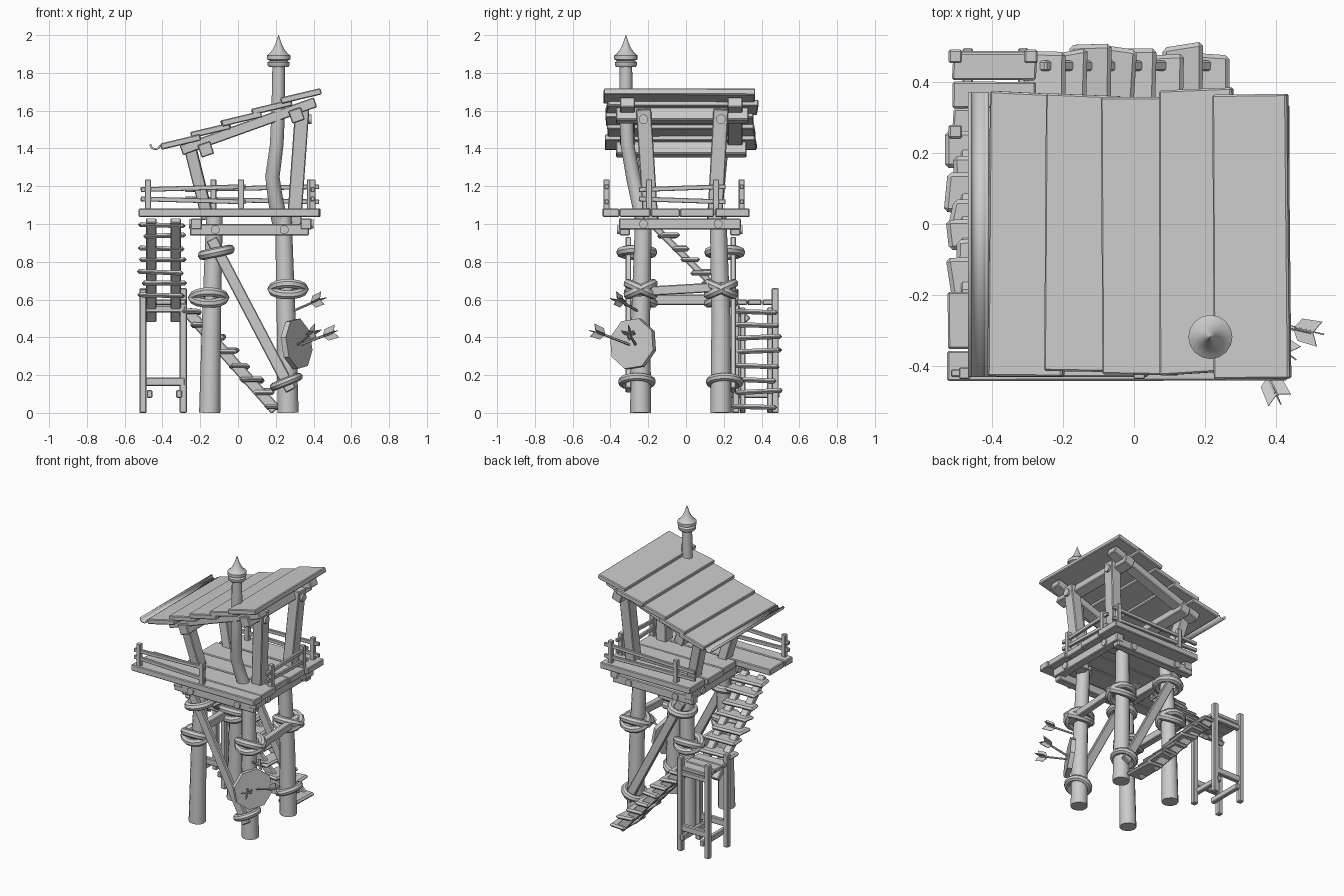
import bpy, bmesh, math, random
from mathutils import Vector, Matrix, Euler

if "Cube" in bpy.data.objects:
    bpy.data.objects.remove(bpy.data.objects["Cube"])
random.seed(4)


def finish(name, bm, bevel=0.0, smooth=False):
    bmesh.ops.recalc_face_normals(bm, faces=bm.faces)
    me = bpy.data.meshes.new(name)
    bm.to_mesh(me)
    bm.free()
    ob = bpy.data.objects.new(name, me)
    bpy.context.collection.objects.link(ob)
    if smooth:
        me.shade_smooth()
        me.set_sharp_from_angle(angle=math.radians(40))
    if bevel:
        m = ob.modifiers.new("bevel", 'BEVEL')
        m.width, m.segments = bevel, 1
    return ob


def frame(a, b, up):
    """Matrix with local x along a->b and local z close to up."""
    d = (b - a).normalized()
    side = Vector(up).cross(d).normalized()
    m = Matrix((d, side, d.cross(side))).transposed().to_4x4()
    m.translation = (a + b) / 2
    return m


def beam(name, a, b, w, h, up=(0, 0, 1), bevel=0.005, skew=0.0):
    """Box from a to b; w across, h along up; skew shifts ends irregularly."""
    a, b = Vector(a), Vector(b)
    bm = bmesh.new()
    bmesh.ops.create_cube(bm, size=1)
    for v in bm.verts:
        v.co = Vector((v.co.x * (b - a).length, v.co.y * w, v.co.z * h))
    if skew:
        for sx in (-1, 1):
            for sy in (-1, 1):
                o = Vector((random.uniform(-skew, skew), random.uniform(-skew, skew), 0))
                for v in bm.verts:
                    if v.co.x * sx > 0 and v.co.y * sy > 0 and not v.tag:
                        v.co += o
                        v.tag = True
    bm.transform(frame(a, b, up))
    return finish(name, bm, bevel)


def tube(name, pts, radii, n=12):
    """Round post through pts with a radius at each point."""
    bm = bmesh.new()
    rings = []
    pts = [Vector(p) for p in pts]
    for i, (p, r) in enumerate(zip(pts, radii)):
        d = pts[min(i + 1, len(pts) - 1)] - pts[max(i - 1, 0)]
        q = Vector((0, 0, 1)).rotation_difference(d)
        rings.append([bm.verts.new(p + q @ Vector((r * math.cos(t * math.tau / n),
                      r * math.sin(t * math.tau / n), 0))) for t in range(n)])
    for r0, r1 in zip(rings, rings[1:]):
        for k in range(n):
            bm.faces.new((r0[k], r0[(k + 1) % n], r1[(k + 1) % n], r1[k]))
    bm.faces.new(rings[0])
    bm.faces.new(rings[-1])
    return finish(name, bm, smooth=True)


def rope(name, c, rot, R=0.075, r=0.025, stretch=(1, 1)):
    bm = bmesh.new()
    N, M = 14, 8
    g = []
    for i in range(N):
        t = i * math.tau / N
        g.append([bm.verts.new(((R + r * math.cos(s * math.tau / M)) * math.cos(t) * stretch[0],
                                (R + r * math.cos(s * math.tau / M)) * math.sin(t) * stretch[1],
                                r * math.sin(s * math.tau / M))) for s in range(M)])
    for i in range(N):
        for s in range(M):
            bm.faces.new((g[i][s], g[(i + 1) % N][s], g[(i + 1) % N][(s + 1) % M], g[i][(s + 1) % M]))
    bm.transform(Matrix.Translation(c) @ Euler([math.radians(k) for k in rot]).to_matrix().to_4x4())
    return finish(name, bm, smooth=True)


# legs, diagonal braces, side bars and rope lashings
for y0, y1, s in ((-.24, -.225, -1), (.185, .17, 1)):
    tube("left_leg", [(-.15, y0, 0), (-.14, y0, .5), (-.125, y1, 1.04)], [.056, .05, .044])
    tube("right_leg", [(.265, y0, 0), (.255, y0, .5), (.24, y1, 1.04)], [.056, .05, .044])
    yb = y0 + s * .065
    beam("diagonal_brace", (-.14, yb, .92), (.28, yb, .12), .03, .06)
    rope("upper_lashing", (-.115, y0 + s * .02, .85), (0, -12, 0), .074, .026, (1, 1.1))
    rope("lower_lashing", (.255, y0 + s * .02, .165), (0, -22, 0), .07, .022, (1, 1.1))
    for a in (24, -24):
        rope("left_lashing", (-.155, y0, .61), (a, 0, 0), .075, .025, (1.1, 1))
        rope("right_lashing", (.265, y0, .655), (a, 0, 0), .075, .025, (1.1, 1))
beam("left_side_bar", (-.2, -.3, .6), (-.2, .25, .6), .05, .055)
beam("right_side_bar", (.315, -.28, .64), (.315, .24, .67), .045, .05)

# floor beams with bolts
for y in (-.325, .26):
    beam("floor_cross_beam", (-.255, y, .97), (.375, y, .97), .055, .06)
for x in (-.22, .36):
    beam("floor_joist", (x, -.355, 1.0), (x, .29, 1.0), .06, .06)
for x in (-.12, .245):
    tube("floor_bolt", [(x, -.365, .97), (x, -.33, .97)], [.024, .024], 10)
    tube("floor_bolt", [(x, .26, .97), (x, .298, .97)], [.024, .024], 10)
for y in (-.225, .17):
    tube("floor_bolt", [(.36, y, 1.0), (.4, y, 1.0)], [.024, .024], 10)
    tube("floor_bolt", [(-.26, y, 1.0), (-.22, y, 1.0)], [.024, .024], 10)

# floor planks, the front ones reaching out over the stairs
for y0, y1, xa, xb in ((-.44, -.355, -.525, .435), (-.35, -.19, -.525, .43), (-.185, -.035, -.27, .415),
                       (-.03, .15, -.28, .425), (.155, .335, -.265, .435)):
    y = (y0 + y1) / 2
    beam("floor_plank", (xa, y, 1.06), (xb, y, 1.06), y1 - y0, .044, skew=.003)

# railings
def railing(a, b, p, q):
    a, b = Vector(a), Vector(b)
    for t in (p, q):
        c = a.lerp(b, t)
        beam("rail_post", c + Vector((0, 0, 1.05)), c + Vector((0, 0, 1.235)), .032, .032, (0, 1, 0), .003)
    for z, k in ((1.125, .008), (1.19, -.008)):
        beam("rail", a + Vector((0, 0, z + k)), b + Vector((0, 0, z - k)), .02, .025, bevel=.003)

railing((-.515, -.42, 0), (.04, -.42, 0), .07, .955)
railing((-.28, .295, 0), (.43, .295, 0), .21, .93)
railing((.395, -.25, 0), (.395, .21, 0), .12, .89)

# cabin posts, roof beams and rafters
for yb, yt in ((-.185, -.225), (.15, .185)):
    beam("cabin_left_post", (-.16, yb, 1.03), (-.255, yt, 1.41), .08, .065, (1, 0, 0))
    beam("cabin_right_post", (.295, yb, .98), (.34, yt, 1.61), .08, .075, (1, 0, 0))
    tube("roof_bolt", [(.33, yt, 1.555), (.388, yt, 1.555)], [.026, .026], 10)
slope = Vector((.72, 0, .245)).normalized()
up = slope.cross(Vector((0, 1, 0))) * -1
for y in (-.31, .26):
    beam("rafter", (-.3, y, 1.39), (.41, y, 1.645), .08, .055, up)
beam("roof_low_beam", (-.17, -.37, 1.395), (-.17, .32, 1.395), .07, .07, up)
beam("roof_high_beam", (.31, -.37, 1.575), (.31, .33, 1.575), .07, .07, up)

# overlapping roof planks
for i, (ya, yb) in enumerate(((-.43, .37), (-.41, .36), (-.425, .36), (-.42, .38), (-.43, .36))):
    x, z = -.305 + .16 * i, 1.434 + .061 * i
    beam("roof_plank", (x, ya, z), (x, yb, z), .215, .034, (-.23, 0, .97), skew=.008)

# gutter along the low eave
bm = bmesh.new()
rows = []
for k in range(9):
    t = math.radians(165 + k * 24)
    rows.append([bm.verts.new((-.438 + .03 * math.cos(t), y, 1.418 + .026 * math.sin(t))) for y in (-.43, .37)])
for r0, r1 in zip(rows, rows[1:]):
    bm.faces.new((r0[0], r0[1], r1[1], r1[0]))
g = finish("gutter", bm, smooth=True)
g.modifiers.new("thickness", 'SOLIDIFY').thickness = .01

# crooked corner mast with finial
tube("mast", [(.225, -.22, 1.0), (.2, -.25, 1.12), (.182, -.28, 1.25), (.205, -.31, 1.42), (.213, -.318, 1.6),
              (.215, -.318, 1.84)], [.044, .04, .038, .036, .036, .033])
prof = [(.05, 1.83), (.058, 1.84), (.058, 1.856), (.046, 1.864), (.062, 1.872), (.062, 1.892), (.048, 1.903),
        (.03, 1.925), (.016, 1.955), (.001, 2.0)]
tube("finial", [(.215, -.318, z) for r, z in prof], [r for r, z in prof], 16)

# landing
for x, y, h in ((-.503, .472, .66), (-.29, .472, .66), (-.503, .26, .655), (-.29, .265, .58)):
    beam("landing_post", (x, y, 0), (x, y, h), .038, .038, (0, 1, 0))
for y in (.285, .365, .445):
    beam("landing_plank", (-.51, y, .585), (-.275, y, .585), .076, .028, skew=.003)
for y in (.26, .472):
    beam("landing_brace", (-.51, y, .165), (-.28, y, .165), .03, .045)
    beam("landing_top_bar", (-.51, y, .55), (-.28, y, .55), .03, .035)
for x in (-.468, -.312):
    beam("landing_side_brace", (x, .235, .1), (x, .495, .1), .03, .04)

# lower stairs along x, upper stairs along y
for y in (.3, .445):
    beam("lower_stringer", (-.27, y, .54), (.2, y, .015), .03, .06)
for i in range(8):
    x, z, j = .2 - .064 * i, .035 + .072 * i, random.uniform(-.012, .012)
    beam("lower_step", (x, .255 + j, z), (x, .49 + j, z + j), .115, .026, bevel=.011, skew=.012)
for x in (-.46, -.33):
    beam("upper_stringer", (x, .33, .49), (x, -.2, 1.02), .055, .035)
for i in range(7):
    y, z, j = .2 - .058 * i, .625 + .062 * i, random.uniform(-.01, .01)
    beam("upper_step", (-.515 + j, y, z), (-.28 + j, y, z + j), .105, .025, bevel=.011, skew=.012)

# octagonal target and arrows
n = Vector((.85, -.5, .1)).normalized()
c = Vector((.31, -.28, .365))
tube("target", [c - n * .016, c + n * .016], [.138, .138], 8).data.shade_flat()
for tip, tail in (((.3, -.27, .35), (.4, -.475, .43)), ((.3, -.26, .35), (.5, -.305, .425)),
                  ((.27, -.24, .53), (.43, -.36, .6))):
    tip, tail = Vector(tip), Vector(tail)
    d = (tail - tip).normalized()
    tube("arrow_shaft", [tip, tail], [.007, .007], 6)
    side = d.cross(Vector((0, 0, 1))).normalized()
    bm = bmesh.new()
    for w in (side, d.cross(side)):
        for s in (-1, 1):
            vs = [bm.verts.new(tail + d * u + w * s * v) for u, v in
                  ((-.055, 0), (-.035, .032), (.025, .036), (.005, 0))]
            bm.faces.new(vs)
    finish("arrow_fletching", bm).modifiers.new("thickness", 'SOLIDIFY').thickness = .004
